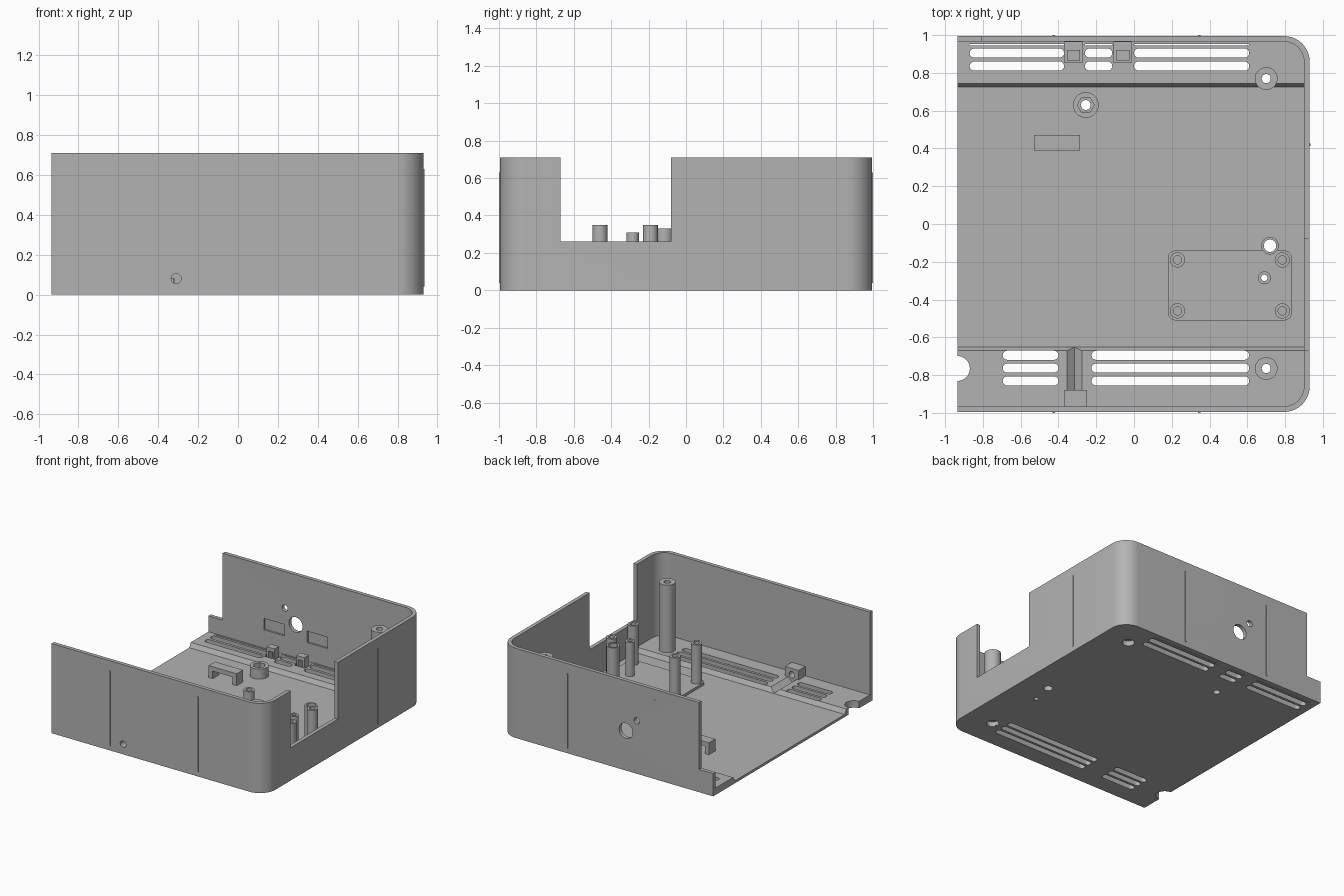
import bpy, bmesh, math
from mathutils import Vector, Matrix

cube = bpy.data.objects.get("Cube")
if cube:
    bpy.data.objects.remove(cube, do_unlink=True)

grey = bpy.data.materials.new("plain grey")
grey.use_nodes = True
grey.diffuse_color = (0.45, 0.45, 0.45, 1)
grey.node_tree.nodes["Principled BSDF"].inputs["Base Color"].default_value = grey.diffuse_color

X0, X1, Y = -0.935, 0.93, 0.995      # outer footprint
H, FLOOR, SHELF = 0.71, 0.02, 0.055  # rim, floor and shelf heights
WALL = 0.03


def prism(name, points, depth):
    """Solid from a closed outline of 3D points pushed along a vector."""
    bm = bmesh.new()
    face = bm.faces.new([bm.verts.new(p) for p in points])
    new = bmesh.ops.extrude_face_region(bm, geom=[face])["geom"]
    moved = [v for v in new if isinstance(v, bmesh.types.BMVert)]
    bmesh.ops.translate(bm, verts=moved, vec=Vector(depth))
    bmesh.ops.recalc_face_normals(bm, faces=bm.faces)
    mesh = bpy.data.meshes.new(name)
    bm.to_mesh(mesh)
    bm.free()
    mesh.materials.append(grey)
    ob = bpy.data.objects.new(name, mesh)
    bpy.context.collection.objects.link(ob)
    return ob


def rounded(name, x0, x1, y0, y1, z0, z1, r_left, r_right, seg=10):
    """Upright block with its own corner radius on the -x and +x ends."""
    pts = []
    for x, y, r, start in ((x1 - r_right, y1 - r_right, r_right, 0), (x0 + r_left, y1 - r_left, r_left, 1),
                           (x0 + r_left, y0 + r_left, r_left, 2), (x1 - r_right, y0 + r_right, r_right, 3)):
        for i in range(seg + 1 if r else 1):
            a = (start + i / seg) * math.pi / 2
            p = Vector((x + r * math.cos(a), y + r * math.sin(a), z0))
            if not pts or (p - pts[-1]).length > 1e-4 and (p - pts[0]).length > 1e-4:
                pts.append(p)
    return prism(name, pts, (0, 0, z1 - z0))


def box(name, x0, x1, y0, y1, z0, z1):
    return rounded(name, x0, x1, y0, y1, z0, z1, 0, 0)


def rod(name, x, y, z, r, length, along_y=False, sides=32):
    """Cylinder starting at a point, along z or along y."""
    pts = []
    for i in range(sides):
        a = math.tau * i / sides
        u, v = r * math.cos(a), r * math.sin(a)
        pts.append((x + u, y, z + v) if along_y else (x + u, y + v, z))
    return prism(name, pts, (0, length, 0) if along_y else (0, 0, length))


def cut(target, cutter):
    """Subtract a cutter and throw it away."""
    mod = target.modifiers.new("cut", "BOOLEAN")
    mod.operation, mod.solver, mod.object = "DIFFERENCE", "EXACT", cutter
    bpy.context.view_layer.update()
    graph = bpy.context.evaluated_depsgraph_get()
    mesh = bpy.data.meshes.new_from_object(target.evaluated_get(graph))
    target.modifiers.clear()
    target.data = mesh
    bpy.data.objects.remove(cutter, do_unlink=True)


# Shell: rounded tray, open on the -x side
shell = rounded("case_shell", X0, X1, -Y, Y, 0, H, 0, 0.135)
cut(shell, rounded("c", -1.5, X1 - WALL, WALL - Y, Y - WALL, SHELF, 1, 0, 0.105))

# Sunken middle floor with sloping sides between the two shelves
cut(shell, prism("c", [(-1.5, -0.65, FLOOR), (-1.5, 0.725, FLOOR), (-1.5, 0.745, SHELF),
                       (-1.5, 0.755, 0.08), (-1.5, -0.68, 0.08), (-1.5, -0.67, SHELF)],
               (1.5 + X1 - WALL, 0, 0)))

# Side wall opening and lowered end of the back wall
cut(shell, box("c", 0.7, 1.2, -0.67, -0.08, 0.26, 1))
cut(shell, box("c", -1.2, -0.81, 0.9, 1.2, 0.18, 1))

# Vent slots
back_slots = ((-0.87, -0.37), (-0.26, -0.115), (0, 0.61))
front_slots = ((-0.695, -0.4), (-0.225, 0.61))
for rows, spans in (((0.836, 0.905), back_slots), ((-0.695, -0.763, -0.831), front_slots)):
    for y in rows:
        for x0, x1 in spans:
            cut(shell, rounded("c", x0, x1, y - 0.024, y + 0.024, -0.1, 0.2, 0.0238, 0.0238, 6))
for x0, x1 in back_slots:
    cut(shell, box("c", x0, x1, 0.946, 0.954, -0.1, 0.2))

# Back wall: round ports and shallow pockets on the inner face
cut(shell, rod("c", -0.17, 0.9, 0.315, 0.06, 0.2, True))
cut(shell, rod("c", -0.265, 0.9, 0.42, 0.025, 0.2, True))
for x in (-0.36, 0.02):
    cut(shell, box("c", x - 0.09, x + 0.09, 0.9, Y - 0.015, 0.2, 0.29))

# Cable hole in the front wall, its channel, and the half-round notch at the open edge
cut(shell, rod("c", -0.31, -1.2, 0.08, 0.025, 0.3, True))
cut(shell, prism("c", [(-0.36, -0.9, 0.06), (-0.27, -0.9, 0.06), (-0.315, -0.9, 0.022)], (0, 0.3, 0)))
cut(shell, rod("c", X0, -0.765, -0.1, 0.066, 0.3))
guide = box("cable_guide", -0.37, -0.25, -0.97, -0.88, FLOOR, 0.13)
cut(guide, rod("c", -0.31, -1.2, 0.08, 0.025, 0.5, True))

# Pockets under the strap clips on the back shelf
clips = (-0.32, -0.06)
for x in clips:
    cut(shell, box("c", x - 0.048, x + 0.048, 0.855, Y - WALL - 0.002, 0.025, 0.2))


def bridge(name, x0, x1, y0, y1, z0, z1, leg, top):
    """Strap with two legs and an open underside."""
    prism(name, [(x0, y0, z0), (x0 + leg, y0, z0), (x0 + leg, y0, z1 - top), (x1 - leg, y0, z1 - top),
                 (x1 - leg, y0, z0), (x1, y0, z0), (x1, y0, z1), (x0, y0, z1)], (0, y1 - y0, 0))


for i, x in enumerate(clips):
    bridge(f"strap_clip_{i + 1}", x - 0.035, x + 0.035, 0.865, 0.92, 0.015, 0.13, 0.015, 0.03)
bridge("cable_bridge", -0.53, -0.285, 0.39, 0.47, 0.01, 0.115, 0.035, 0.035)

# Mounting plate
plate = rounded("mounting_plate", 0.18, 0.835, -0.51, -0.14, 0.01, 0.04, 0.04, 0.04)


def post(name, x, y, r, hole, top, through, sides=32):
    ob = rod(name, x, y, 0.01, r, top - 0.01)
    cut(ob, rod("c", x, y, -0.1 if through else top - 0.12, hole, 1, sides=sides))
    if through:
        for base in (shell, plate):
            cut(base, rod("c", x, y, -0.1, hole, 0.3))
    return ob


# Case screw posts, with a wider screw seat in the underside
for name, y in (("front_screw_post", -0.765), ("back_screw_post", 0.77)):
    ob = post(name, 0.7, y, 0.06, 0.024, 0.59, True)
    for part in (shell, ob):
        cut(part, rod("c", 0.7, y, -0.1, 0.045, 0.14))

# Nut boss with a hexagonal seat, and button posts
nut = post("nut_boss", -0.255, 0.63, 0.068, 0.026, 0.1, True)
cut(nut, rod("c", -0.255, 0.63, 0.06, 0.045, 0.2, sides=6))
post("large_button_post", 0.72, -0.115, 0.046, 0.033, 0.33, True)
post("small_button_post", 0.69, -0.285, 0.034, 0.017, 0.31, True)

# Standoffs on the plate
for side, x in (("right", 0.23), ("left", 0.785)):
    for end, y in (("front", -0.46), ("back", -0.19)):
        post(f"{end}_{side}_standoff", x, y, 0.04, 0.022, 0.35, False)

# Thin upright ribs on the outer walls
for x in (-0.425, 0.345):
    for name, s in (("front_rib", -1), ("back_rib", 1)):
        y0, y1 = sorted((s * (Y - 0.01), s))
        box(name, x - 0.006, x + 0.006, y0, y1, 0.04, 0.63)
box("side_rib", X1 - 0.01, X1 + 0.005, 0.414, 0.426, 0.04, 0.63)

# Smooth the round faces, keep the edges crisp
bpy.ops.object.select_all(action="DESELECT")
for ob in bpy.context.collection.objects:
    if ob.type == "MESH" and grey.name in ob.data.materials:
        ob.select_set(True)
        bpy.context.view_layer.objects.active = ob
bpy.ops.object.shade_smooth_by_angle(angle=math.radians(30))
